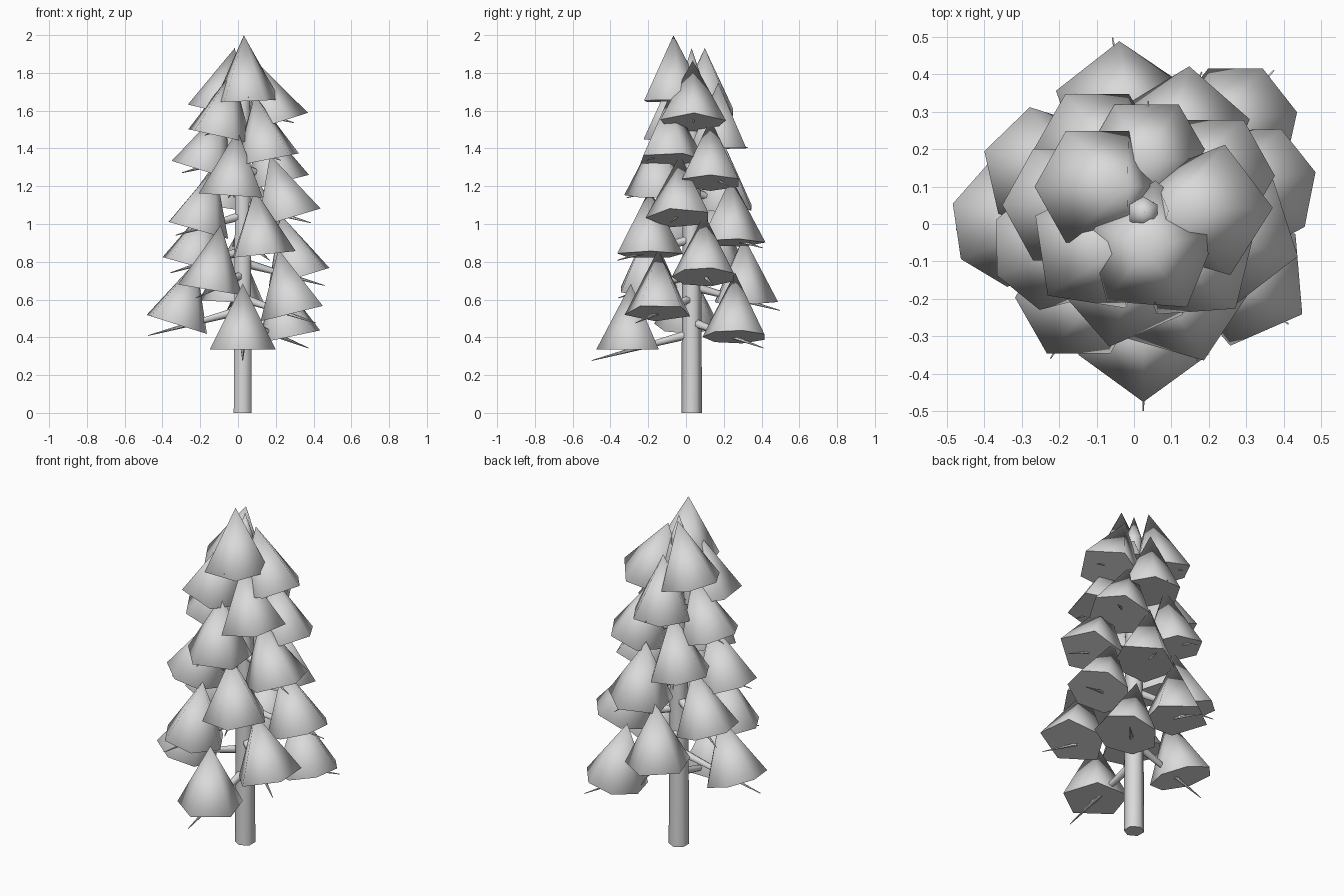
import bpy, bmesh, math
from mathutils import Matrix, Vector

if "Cube" in bpy.data.objects:
    bpy.data.objects.remove(bpy.data.objects["Cube"])

grey = bpy.data.materials.new("plain grey")
grey.diffuse_color = (0.7, 0.7, 0.7, 1)
grey.use_nodes = True
grey.node_tree.nodes["Principled BSDF"].inputs["Base Color"].default_value = grey.diffuse_color

CENTRE = Vector((0.025, 0.03, 0))
COUNT = 22
# foliage cones that differ from the default: index -> (sides, corner angle)
SHAPES = {1: (7, 13), 2: (7, 163), 3: (5, 41), 4: (5, 92), 5: (6, 180),
          6: (7, 14), 7: (6, 103), 9: (5, 85), 10: (7, 155), 21: (5, -58)}
RADIUS = {5: 0.183, 6: 0.172, 7: 0.172}


def tapered(name, sides, r1, r2, depth, matrix, inward=False, soft=False):
    """Smooth-sided cone with flat caps and sharp rims, centred on its axis.
    inward turns the faces round; soft rounds the shading over the rim."""
    bm = bmesh.new()
    bmesh.ops.create_cone(bm, cap_ends=True, segments=sides, radius1=r1,
                          radius2=r2, depth=depth, matrix=matrix)
    axis = (matrix.to_3x3() @ Vector((0, 0, 1))).normalized()
    bmesh.ops.remove_doubles(bm, verts=bm.verts, dist=0.0001)
    bm.normal_update()
    caps = [f for f in bm.faces if abs(f.normal.dot(axis)) > 0.95]
    for f in bm.faces:
        f.smooth = f not in caps
    for f in caps:
        for e in f.edges:
            e.smooth = False
    if inward:
        bmesh.ops.reverse_faces(bm, faces=bm.faces)
    me = bpy.data.meshes.new(name)
    bm.to_mesh(me)
    bm.free()
    if soft:
        normals = [Vector((0, 0, 1))] * len(me.loops)
        middle = matrix.translation
        for p in me.polygons:
            for li in p.loop_indices:
                d = me.vertices[me.loops[li].vertex_index].co - middle
                side = d - axis * d.dot(axis)
                if not p.use_smooth:
                    normals[li] = p.normal.copy()
                else:
                    normals[li] = side.normalized() if side.length > 0.01 else axis
        me.normals_split_custom_set(normals)
    me.materials.append(grey)
    ob = bpy.data.objects.new(name, me)
    bpy.context.collection.objects.link(ob)
    return ob


# trunk and its pointed top
tapered("trunk", 6, 0.055, 0.043, 1.8,
        Matrix.Translation(CENTRE + Vector((0, 0, 0.9))), inward=True)
tapered("trunk_tip", 6, 0.043, 0, 0.13,
        Matrix.Translation(CENTRE + Vector((0, 0, 1.865))), inward=True)

# spiral of drooping branches, each carrying one foliage cone
for i in range(COUNT):
    deg = -90 + 137.5 * i
    az = math.radians(deg)
    out = Vector((math.cos(az), math.sin(az), 0))
    r = 0.322 - 0.0107 * i

    # branch
    start = CENTRE + Vector((0, 0, 0.42 + 0.0626 * i))
    length = 0.12 + 1.27 * r
    run = out * length + Vector((0, 0, -0.27 * length))
    turn = run.to_track_quat('Z', 'Y').to_matrix().to_4x4()
    tapered("branch", 6, 0.025, 0.002, run.length,
            Matrix.Translation(start + run / 2) @ turn)

    # foliage cone, leaning back towards the trunk sideways
    five = out.y < -0.1 or out.x > 0.95
    sides, corner = SHAPES.get(i, (5, deg) if five else (6, 0))
    mid = CENTRE + out * r + Vector((0, 0, 0.51 + 0.0626 * i))
    lean = Matrix.Rotation(-math.radians(17.5) * out.x, 4, 'Y')
    # the primitive's first corner sits on +y
    yaw = Matrix.Rotation(math.radians(corner - 90), 4, 'Z')
    tapered("foliage", sides, RADIUS[sides], 0, 0.348,
            Matrix.Translation(mid) @ lean @ yaw, soft=True)
